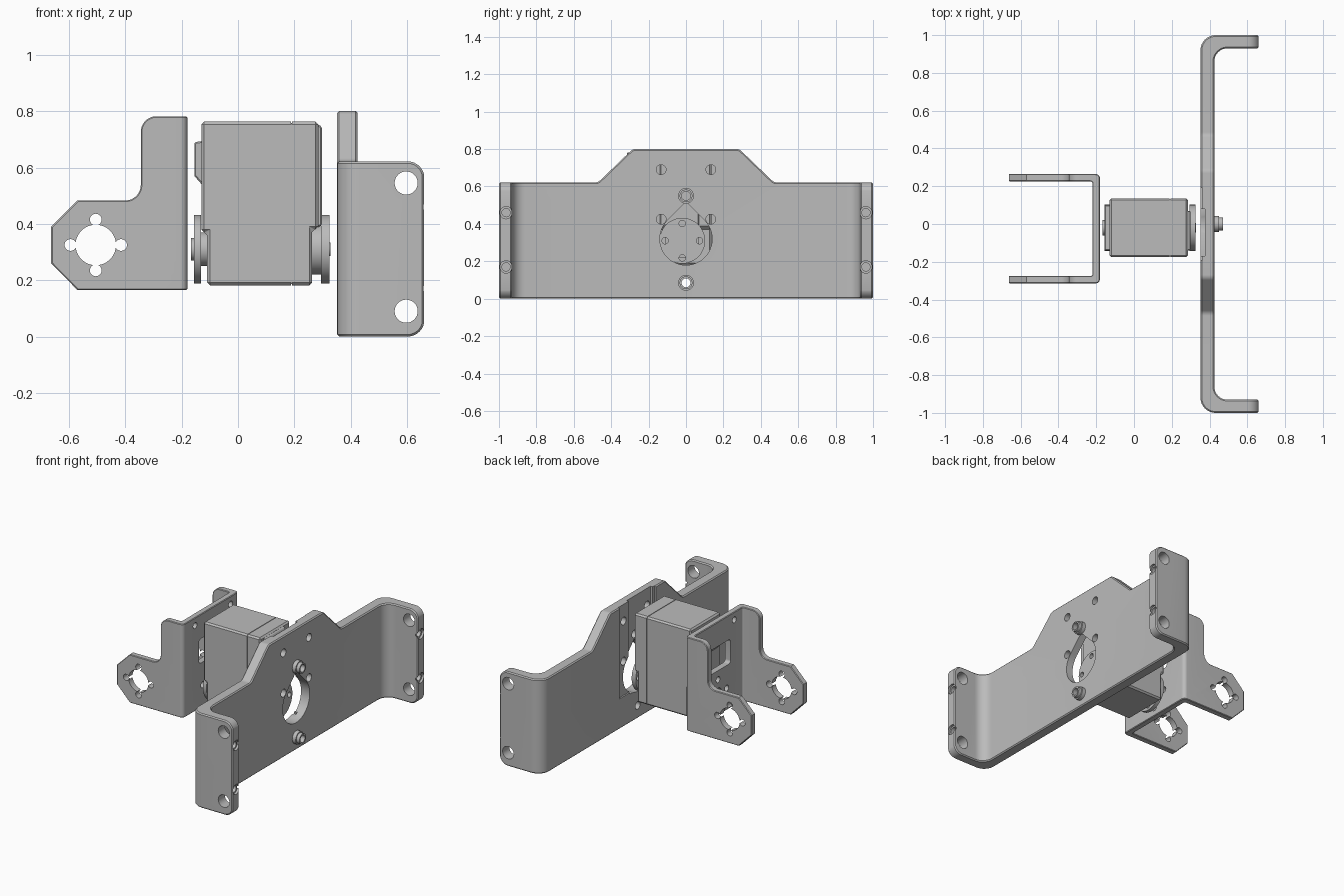
import bpy, bmesh, math
from mathutils import Vector

cube = bpy.data.objects.get("Cube")
if cube:
    bpy.data.objects.remove(cube)

grey = bpy.data.materials.new("plain grey")
grey.use_nodes = True
grey.diffuse_color = (0.5, 0.5, 0.5, 1)
grey.node_tree.nodes["Principled BSDF"].inputs["Base Color"].default_value = (0.5, 0.5, 0.5, 1)

AXES = {"X": lambda a, b, h: (h, a, b), "Y": lambda a, b, h: (a, h, b), "Z": lambda a, b, h: (a, b, h)}


def outline(corners, steps=8):
    """Turn (a, b, radius) corners into a polygon with rounded corners."""
    pts = []
    for i, (a, b, r) in enumerate(corners):
        p = Vector((a, b))
        if not r:
            pts.append(p)
            continue
        u = (Vector(corners[i - 1][:2]) - p).normalized()
        v = (Vector(corners[(i + 1) % len(corners)][:2]) - p).normalized()
        half = u.angle(v) / 2
        centre = p + (u + v).normalized() * (r / math.sin(half))
        start = p + u * (r / math.tan(half)) - centre
        end = p + v * (r / math.tan(half)) - centre
        sweep = math.pi - 2 * half
        for k in range(steps + 1):
            t = k / steps
            pts.append(centre + (start * math.sin((1 - t) * sweep) + end * math.sin(t * sweep)) / math.sin(sweep))
    return pts


def rect(a0, b0, a1, b1, r=0):
    return outline([(a0, b0, r), (a1, b0, r), (a1, b1, r), (a0, b1, r)])


def circle(a, b, r, n=32):
    return [Vector((a + r * math.cos(math.tau * k / n), b + r * math.sin(math.tau * k / n))) for k in range(n)]


def prism(name, pts, axis, lo, hi):
    bm = bmesh.new()
    rings = [[bm.verts.new(AXES[axis](p[0], p[1], h)) for p in pts] for h in (lo, hi)]
    bm.faces.new(rings[0])
    bm.faces.new(rings[1])
    for i in range(len(pts)):
        j = (i + 1) % len(pts)
        bm.faces.new((rings[0][i], rings[0][j], rings[1][j], rings[1][i]))
    bmesh.ops.recalc_face_normals(bm, faces=bm.faces[:])
    mesh = bpy.data.meshes.new(name)
    bm.to_mesh(mesh)
    bm.free()
    obj = bpy.data.objects.new(name, mesh)
    bpy.context.collection.objects.link(obj)
    mesh.materials.append(grey)
    return obj


def apply(obj, mod):
    bpy.context.view_layer.objects.active = obj
    bpy.ops.object.modifier_apply(modifier=mod.name)


def cut(obj, pts, axis, lo, hi, operation="DIFFERENCE"):
    cutter = prism("cutter", pts, axis, lo, hi)
    mod = obj.modifiers.new("cut", "BOOLEAN")
    mod.operation, mod.solver, mod.object = operation, "EXACT", cutter
    apply(obj, mod)
    bpy.data.objects.remove(cutter)


def bevel(obj, width):
    mod = obj.modifiers.new("bevel", "BEVEL")
    mod.width, mod.segments, mod.limit_method = width, 1, "ANGLE"
    mod.angle_limit = math.radians(50)
    apply(obj, mod)


def finish(obj):
    bpy.ops.object.select_all(action="DESELECT")
    obj.select_set(True)
    bpy.context.view_layer.objects.active = obj
    bpy.ops.object.shade_smooth_by_angle(angle=math.radians(25))


# Wide mounting plate: bent channel trimmed to its side and front outlines
channel = [(0.352, -1, 0.08), (0.66, -1, 0), (0.66, -0.93, 0), (0.425, -0.93, 0.07),
           (0.425, 0.93, 0.07), (0.66, 0.93, 0), (0.66, 1, 0), (0.352, 1, 0.08)]
plate = prism("mounting_plate", outline(channel), "Z", -0.05, 0.9)
face = [(-1.1, -0.1, 0), (1.1, -0.1, 0), (1.1, 0.622, 0), (0.47, 0.622, 0.04), (0.285, 0.8, 0.04),
        (-0.285, 0.8, 0.04), (-0.47, 0.622, 0.04), (-1.1, 0.622, 0)]
cut(plate, outline(face), "X", 0, 1, "INTERSECT")
side = [(0.2, 0, 0), (0.662, 0, 0.06), (0.662, 0.622, 0.06), (0.5, 0.622, 0), (0.5, 0.9, 0), (0.2, 0.9, 0)]
cut(plate, outline(side), "Y", -1.2, 1.2, "INTERSECT")
bevel(plate, 0.007)

# Shallow channels on the inner face
cut(plate, rect(-0.19, 0.2, 0.19, 0.9), "X", 0.3, 0.362)
cut(plate, rect(-0.17, 0.19, 0.08, 0.91), "X", 0.29, 0.377)

# Teardrop opening, screw holes and flange holes
R = 0.14
arc = [Vector((R * math.cos(t), 0.32 + R * math.sin(t)))
       for t in (math.radians(135 + 270 * k / 36) for k in range(37))]
cut(plate, arc + [Vector((0, 0.32 + R * math.sqrt(2)))], "X", 0.2, 0.5)
for z in (0.425, 0.69):
    for y in (-0.133, 0.133):
        cut(plate, circle(y, z, 0.026, 20), "X", 0.2, 0.5)
for z in (0.085, 0.55):
    cut(plate, circle(0, z, 0.025, 20), "X", 0.2, 0.5)
for z in (0.09, 0.545):
    cut(plate, circle(0.597, z, 0.041), "Y", -1.2, 1.2)
for z in (0.17, 0.46):
    for y in (-0.962, 0.962):
        cut(plate, circle(y, z, 0.033, 20), "X", 0.645, 0.7)
        cut(plate, circle(y, z, 0.022, 20), "X", 0.6, 0.71)
finish(plate)

# Hollow press-in fasteners on the plate
for label, z in (("lower", 0.085), ("upper", 0.55)):
    nut = prism(label + "_fastener", circle(0, z, 0.042), "X", 0.424, 0.45)
    cut(nut, circle(0, z, 0.034), "X", 0.44, 0.472, "UNION")
    cut(nut, circle(0, z, 0.024, 20), "X", 0.3, 0.5)
    finish(nut)

# Narrow U bracket
channel = [(-0.18, -0.315, 0.025), (-0.18, 0.265, 0.025), (-0.7, 0.265, 0), (-0.7, 0.225, 0),
           (-0.22, 0.225, 0.01), (-0.22, -0.275, 0.01), (-0.7, -0.275, 0), (-0.7, -0.315, 0)]
bracket = prism("u_bracket", outline(channel), "Z", 0.1, 0.9)
side = [(-0.1, 0.165, 0), (-0.1, 0.782, 0), (-0.345, 0.782, 0.055), (-0.345, 0.483, 0.055), (-0.57, 0.483, 0),
        (-0.663, 0.39, 0), (-0.663, 0.26, 0), (-0.57, 0.165, 0)]
cut(bracket, outline(side), "Y", -0.5, 0.5, "INTERSECT")
bevel(bracket, 0.004)
cut(bracket, circle(-0.505, 0.325, 0.072), "Y", -0.5, 0.5)
for k in range(4):
    a = k * math.pi / 2
    cut(bracket, circle(-0.505 + 0.09 * math.cos(a), 0.325 + 0.09 * math.sin(a), 0.021, 20), "Y", -0.5, 0.5)
cut(bracket, rect(-0.15, 0.46, 0.1, 0.62, 0.02), "X", -0.3, -0.1)
cut(bracket, circle(-0.02, 0.31, 0.035, 20), "X", -0.3, -0.1)
for y, z in ((0.18, 0.73), (-0.19, 0.73), (-0.11, 0.31), (0.07, 0.31), (-0.02, 0.22), (-0.02, 0.4)):
    cut(bracket, circle(y, z, 0.02, 16), "X", -0.3, -0.1)
finish(bracket)

# Servo housing with a thin seam around it, rear boss and end cap
case = [(-0.11, 0.182, 0), (0.263, 0.182, 0), (0.263, 0.38, 0), (0.285, 0.38, 0), (0.285, 0.763, 0),
        (-0.13, 0.763, 0), (-0.13, 0.37, 0), (-0.11, 0.37, 0)]
housing = prism("servo_housing", outline(case), "Y", -0.176, 0.136)
bevel(housing, 0.012)
for y in (-0.176, 0.136):
    cut(housing, rect(0.188, 0.1, 0.192, 0.9), "Y", y - 0.005, y + 0.005)
for z in (0.182, 0.763):
    cut(housing, rect(0.188, -0.3, 0.192, 0.3), "Z", z - 0.005, z + 0.005)
finish(housing)

boss = [(-0.12, 0.53, 0), (-0.12, 0.695, 0), (-0.155, 0.69, 0), (-0.155, 0.57, 0)]
cap = [(0.28, 0.385, 0), (0.298, 0.395, 0), (0.298, 0.745, 0), (0.28, 0.755, 0)]
for name, pts, y0, y1 in (("servo_rear_boss", boss, -0.14, 0.1), ("servo_end_cap", cap, -0.14, 0.07)):
    part = prism(name, outline(pts), "Y", y0, y1)
    bevel(part, 0.005)
    finish(part)

# Output horns with hubs and centre screws on both sides
for label, x0, x1, hub0, hub1, hub_r, tip0, tip1, tip_r in (
        ("left", 0.295, 0.325, 0.25, 0.3, 0.09, 0.32, 0.328, 0.024),
        ("right", -0.157, -0.131, -0.135, -0.1, 0.06, -0.166, -0.15, 0.04)):
    horn = prism(label + "_horn", circle(-0.02, 0.31, 0.122, 48), "X", x0, x1)
    for k in range(4):
        a = k * math.pi / 2
        cut(horn, circle(-0.02 + 0.092 * math.cos(a), 0.31 + 0.092 * math.sin(a), 0.017, 16), "X", x0 - 0.1, x1 + 0.1)
    finish(horn)
    finish(prism(label + "_hub", circle(-0.02, 0.31, hub_r), "X", hub0, hub1))
    finish(prism(label + "_screw", circle(-0.02, 0.31, tip_r, 24), "X", tip0, tip1))
